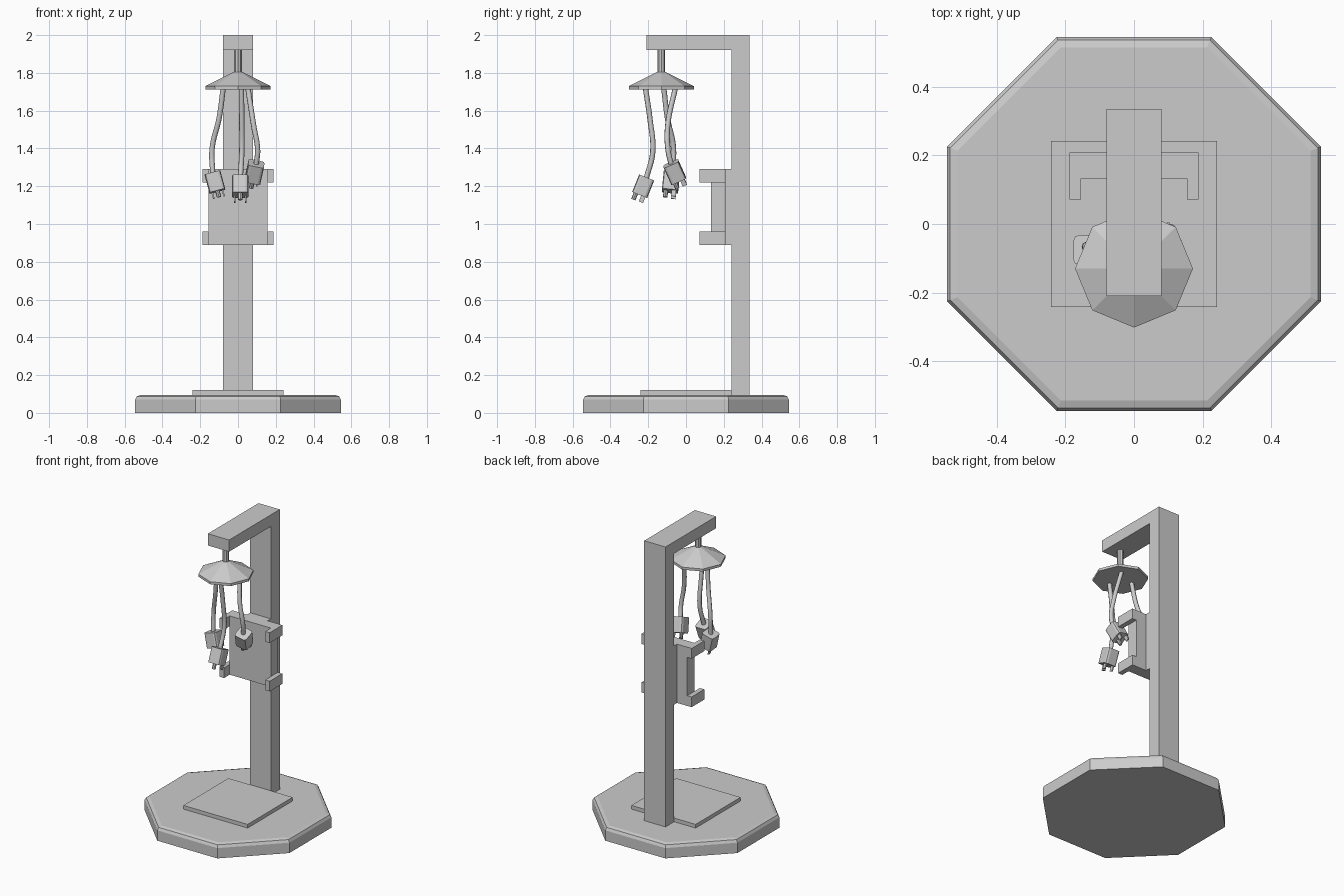
import bpy, bmesh, math
from mathutils import Vector, Matrix

if "Cube" in bpy.data.objects:
    bpy.data.objects.remove(bpy.data.objects["Cube"])


def finish(name, bm):
    bmesh.ops.recalc_face_normals(bm, faces=bm.faces)
    me = bpy.data.meshes.new(name)
    bm.to_mesh(me)
    bm.free()
    ob = bpy.data.objects.new(name, me)
    bpy.context.collection.objects.link(ob)
    return ob


def add_box(bm, lo, hi):
    lo, hi = Vector(lo), Vector(hi)
    m = Matrix.Translation((lo + hi) / 2) @ Matrix.Diagonal((*(hi - lo), 1))
    return bmesh.ops.create_cube(bm, size=1, matrix=m)["verts"]


def box(name, lo, hi):
    bm = bmesh.new()
    add_box(bm, lo, hi)
    return finish(name, bm)


def prism(name, pts, to3d, sweep):
    """Extrude a flat outline along a vector."""
    bm = bmesh.new()
    f = bm.faces.new([bm.verts.new(to3d(*p)) for p in pts])
    g = bmesh.ops.extrude_face_region(bm, geom=[f])["geom"]
    bmesh.ops.translate(bm, vec=sweep, verts=[v for v in g if isinstance(v, bmesh.types.BMVert)])
    return finish(name, bm)


def lathe(name, profile, sides, phase, centre=(0, 0)):
    """Stack of n-sided rings from (radius, z), capped at both ends."""
    bm = bmesh.new()
    rings = []
    for r, z in profile:
        rings.append([bm.verts.new((centre[0] + r * math.cos(phase + math.tau * i / sides),
                                    centre[1] + r * math.sin(phase + math.tau * i / sides), z))
                      for i in range(sides)])
    for a, b in zip(rings, rings[1:]):
        for i in range(sides):
            j = (i + 1) % sides
            bm.faces.new((a[i], a[j], b[j], b[i]))
    bm.faces.new(rings[0])
    bm.faces.new(rings[-1])
    return finish(name, bm)


# Octagonal base with softened top edge
k = 1 / math.cos(math.pi / 8)
lathe("base", [(0.545 * k, 0), (0.545 * k, 0.07), (0.536 * k, 0.088), (0.515 * k, 0.095)],
      8, math.pi / 8)
box("floor_plate", (-0.242, -0.242, 0.09), (0.242, 0.242, 0.12))

# Post with overhanging arm
prism("post_and_arm",
      [(0.242, 0.09), (0.335, 0.09), (0.335, 2), (-0.21, 2), (-0.21, 1.92), (0.242, 1.92)],
      lambda y, z: (-0.08, y, z), (0.16, 0, 0))

# Holder: back panel, spacer and two U-shaped clips
box("holder_panel", (-0.155, 0.132, 0.89), (0.155, 0.208, 1.29))
box("holder_spacer", (-0.078, 0.2, 0.89), (0.078, 0.25, 1.29))
half = [(0.155, 0.132), (0.155, 0.072), (0.188, 0.072), (0.188, 0.208)]
clip = half + [(-x, y) for x, y in reversed(half)]
for label, z in (("lower", 0.89), ("upper", 1.22)):
    prism(label + "_clip", clip, lambda x, y, z=z: (x, y, z), (0, 0, 0.07))

# Hanging shade and its rod
lathe("shade", [(0.172, 1.713), (0.172, 1.73), (0.02, 1.806)], 8, 0, (0, -0.13))
lathe("shade_rod", [(0.02, 1.79), (0.02, 1.93)], 8, 0, (0, -0.13))


def cable(name, pts):
    cu = bpy.data.curves.new(name, "CURVE")
    cu.dimensions = "3D"
    cu.bevel_depth = 0.014
    cu.bevel_resolution = 2
    cu.resolution_u = 6
    cu.use_fill_caps = True
    sp = cu.splines.new("BEZIER")
    sp.bezier_points.add(len(pts) - 1)
    for bp, p in zip(sp.bezier_points, pts):
        bp.co = p
        bp.handle_left_type = bp.handle_right_type = "AUTO"
    ob = bpy.data.objects.new(name, cu)
    bpy.context.collection.objects.link(ob)


def plug(name, centre, direction):
    """Block with rounded long edges, two flat blades and a round pin."""
    bm = bmesh.new()
    add_box(bm, (-0.043, -0.043, -0.05), (0.043, 0.043, 0.05))
    upright = [e for e in bm.edges if abs(e.verts[0].co.z - e.verts[1].co.z) > 0.05]
    bmesh.ops.bevel(bm, geom=upright, offset=0.015, segments=2, profile=0.5, affect="EDGES")
    for s in (-1, 1):
        add_box(bm, (s * 0.028 - 0.004, 0.009, -0.083), (s * 0.028 + 0.004, 0.033, -0.045))
    bmesh.ops.create_cone(bm, cap_ends=True, segments=8, radius1=0.012, radius2=0.012, depth=0.04,
                          matrix=Matrix.Translation((0, -0.022, -0.065)))
    d = Vector(direction).normalized()
    rot = Vector((0, 0, -1)).rotation_difference(d).to_matrix().to_4x4()
    bm.transform(Matrix.Translation(centre) @ rot)
    finish(name, bm)
    return Vector(centre) - d * 0.045


# Three cables, each ending in a tilted plug
runs = {
    "left": ((-0.122, -0.08, 1.222), (0.27, -0.1, -1),
             [(-0.078, -0.118, 1.722), (-0.1, -0.098, 1.56), (-0.137, -0.066, 1.40)]),
    "front": ((0.012, -0.227, 1.2), (0, -0.4, -1),
              [(0.018, -0.215, 1.722), (0.02, -0.19, 1.55), (0.02, -0.176, 1.38)]),
    "right": ((0.087, -0.06, 1.275), (-0.22, 0.45, -1),
              [(0.052, -0.056, 1.722), (0.083, -0.097, 1.52), (0.104, -0.095, 1.39)]),
}
for side, (centre, direction, pts) in runs.items():
    end = plug(side + "_plug", centre, direction)
    cable(side + "_cable", pts + [end])
